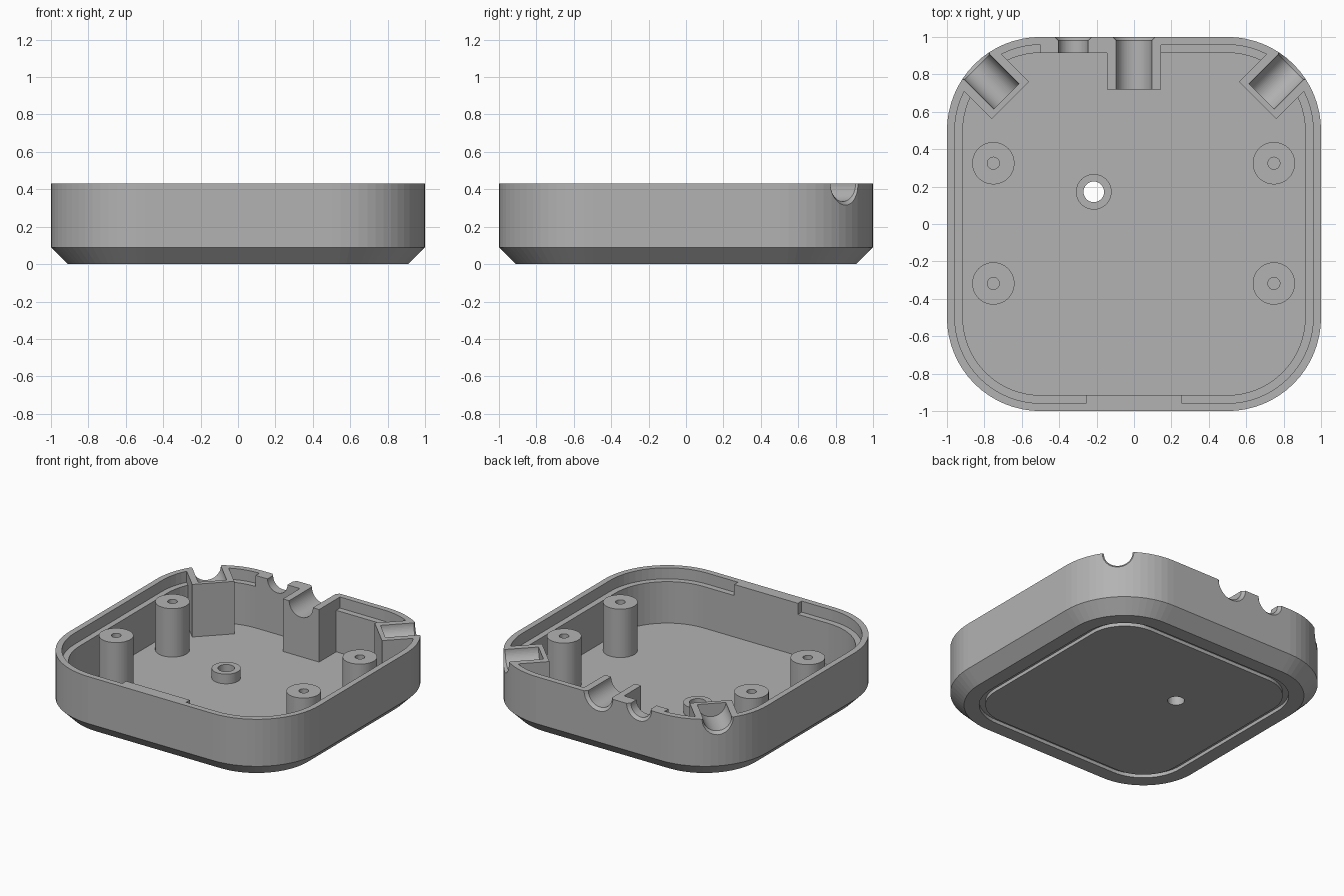
import bpy, bmesh
from math import pi, cos, sin, radians
from mathutils import Matrix, Vector

HEIGHT, FLOOR, LEDGE, WALL = 0.43, 0.05, 0.35, 0.085

cube = bpy.data.objects.get("Cube")
if cube:
    bpy.data.objects.remove(cube, do_unlink=True)

grey = bpy.data.materials.new("plain_grey")
grey.use_nodes = True
colour = (0.45, 0.45, 0.45, 1)
grey.diffuse_color = colour
grey.node_tree.nodes["Principled BSDF"].inputs["Base Color"].default_value = colour


def finish(name, bm, matrix=Matrix()):
    bmesh.ops.remove_doubles(bm, verts=bm.verts, dist=0.00001)
    bmesh.ops.recalc_face_normals(bm, faces=bm.faces)
    bm.transform(matrix)
    mesh = bpy.data.meshes.new(name)
    bm.to_mesh(mesh)
    bm.free()
    mesh.materials.append(grey)
    obj = bpy.data.objects.new(name, mesh)
    bpy.context.collection.objects.link(obj)
    return obj


def loft(name, rings, matrix=Matrix(), closed=False, steps=16):
    """Join rounded squares (half width, corner radius, z) into a solid."""
    bm = bmesh.new()
    loops = []
    for half, radius, z in rings:
        loop = []
        for corner in range(4):
            turn = corner * pi / 2
            centre = Matrix.Rotation(turn, 3, 'Z') @ Vector((half - radius, half - radius, z))
            for i in range(steps + 1):
                a = turn + i * pi / 2 / steps
                loop.append(bm.verts.new(centre + Vector((cos(a), sin(a), 0)) * radius))
        loops.append(loop)
    pairs = list(zip(loops, loops[1:]))
    if closed:
        pairs.append((loops[-1], loops[0]))
    else:
        bm.faces.new(loops[0])
        bm.faces.new(loops[-1])
    for low, high in pairs:
        for i in range(len(low)):
            j = (i + 1) % len(low)
            bm.faces.new((low[i], low[j], high[j], high[i]))
    return finish(name, bm, matrix)


def rounded(name, profile):
    return loft(name, [(1 - inset, 0.5 - inset, z) for inset, z in profile])


def lathe(name, profile, matrix=Matrix(), closed=False):
    return loft(name, [(r, r, z) for r, z in profile], matrix, closed)


def box(name, low, high, turn=0):
    bm = bmesh.new()
    bmesh.ops.create_cube(bm, size=1)
    low, high = Vector(low), Vector(high)
    place = Matrix.Translation((low + high) / 2) @ Matrix.Diagonal(high - low).to_4x4()
    return finish(name, bm, Matrix.Rotation(turn, 4, 'Z') @ place)


def combine(target, tool, operation):
    mod = target.modifiers.new(operation, 'BOOLEAN')
    mod.operation, mod.solver, mod.object = operation, 'EXACT', tool
    bpy.context.view_layer.update()
    graph = bpy.context.evaluated_depsgraph_get()
    mesh = bpy.data.meshes.new_from_object(target.evaluated_get(graph))
    target.modifiers.clear()
    target.data = mesh


def discard(obj):
    bpy.data.objects.remove(obj, do_unlink=True)


# Tray: grooved underside, chamfer, outer wall, lip, ledge and floor
tray = rounded("tray", [
    (0.23, 0), (0.23, 0.025), (0.19, 0.025), (0.19, 0), (0.09, 0), (0, 0.09),
    (0, HEIGHT), (0.042, HEIGHT), (0.042, LEDGE), (WALL, LEDGE), (WALL, FLOOR)])

# Solid blocks inside the wall, trimmed to the tray outline
core = rounded("trim_core", [(0.07, 0.04), (0.02, 0.1), (0.02, HEIGHT)])
inner = 1 - WALL
blocks = [
    box("front_lip_fill", (-0.255, -1.1, 0.3), (0.255, -inner, 0.5)),
    box("back_lip_fill", (-0.5, inner, 0.3), (0.1, 1.1, 0.5)),
    box("cable_block", (-0.145, 0.72, 0), (0.145, 1.1, 0.5)),
]
for side in (-1, 1):
    blocks.append(box("corner_block", (-0.14, 0.934, 0), (0.14, 1.3, 0.5), side * pi / 4))
for block in blocks:
    combine(block, core, 'INTERSECT')
    combine(tray, block, 'UNION')
    discard(block)
discard(core)


# Round channels through the rim, flared at the outside
def channel(x, radius, start, end, turn=0):
    place = (Matrix.Rotation(turn, 4, 'Z') @ Matrix.Translation((x, 0, HEIGHT))
             @ Matrix.Rotation(-pi / 2, 4, 'X'))
    cutter = lathe("channel_cutter", [(radius, start), (radius, end - 0.02),
                                      (radius + 0.04, end + 0.02)], place)
    combine(tray, cutter, 'DIFFERENCE')
    discard(cutter)


channel(0, 0.095, 0.65, 1)
channel(-0.325, 0.08, 0.85, 1)
for side in (-1, 1):
    channel(0, 0.095, 0.965, 1.207, side * pi / 4)

# Hole through the floor, with a short collar round it
hole = Matrix.Translation((-0.215, 0.172, 0))
drill = lathe("floor_drill", [(0.055, -0.1), (0.055, 0.2)], hole)
combine(tray, drill, 'DIFFERENCE')
discard(drill)
lathe("floor_collar", [(0.095, 0.045), (0.095, 0.12), (0.055, 0.12), (0.055, 0.045)],
      hole, closed=True)

# Four screw posts with blind holes
for x, side in ((-0.752, "left"), (0.748, "right")):
    for y, end in ((-0.318, "front"), (0.325, "back")):
        lathe(f"{end}_{side}_screw_post",
              [(0.113, 0.045), (0.113, 0.4), (0.032, 0.4), (0.032, 0.2)],
              Matrix.Translation((x, y, 0)))
